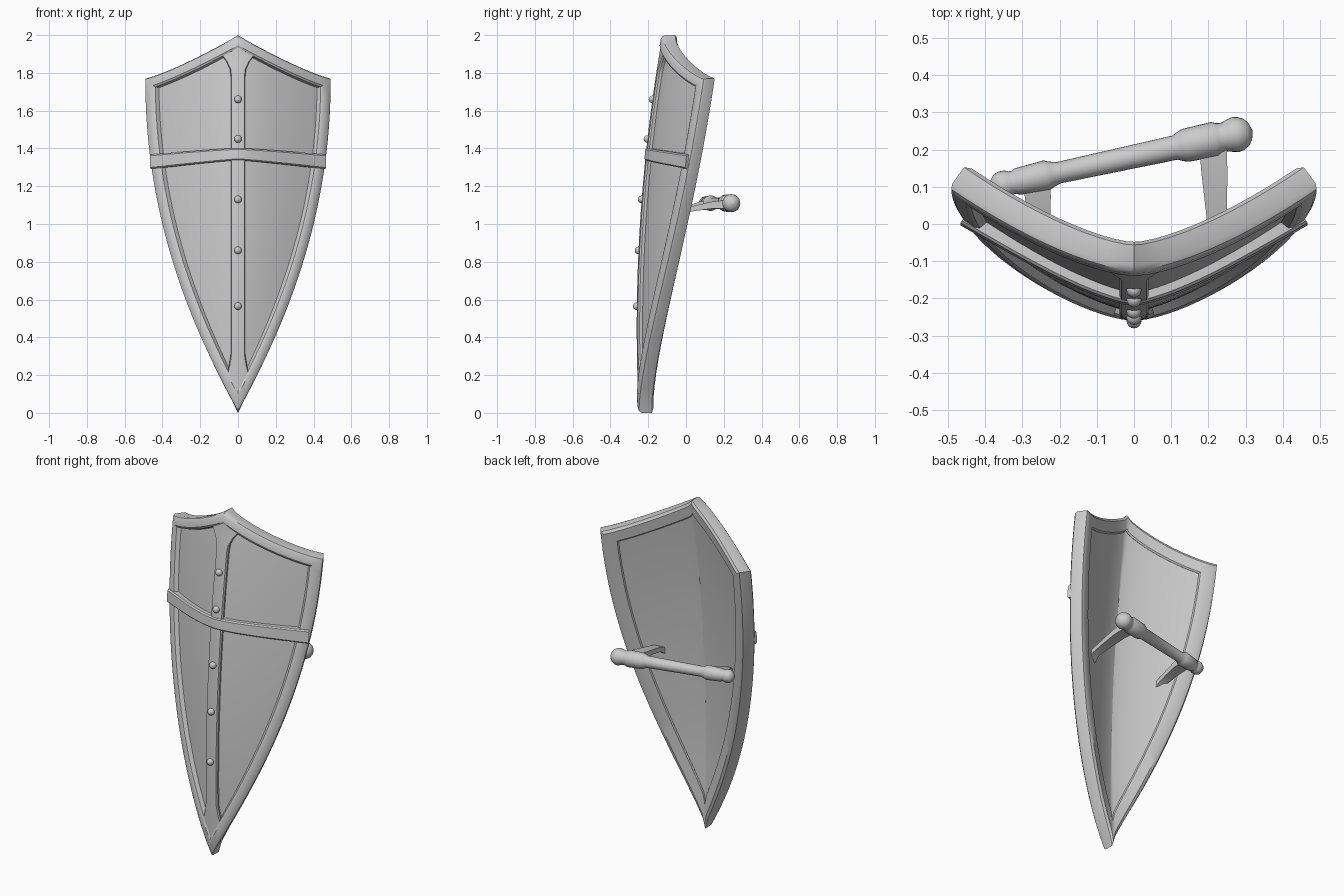
import bpy, bmesh, math
from mathutils import Vector, Matrix

if "Cube" in bpy.data.objects:
    bpy.data.objects.remove(bpy.data.objects["Cube"])

steel = bpy.data.materials.new("steel_grey")
steel.diffuse_color = (0.6, 0.6, 0.6, 1)
steel.use_nodes = True
steel.node_tree.nodes["Principled BSDF"].inputs["Base Color"].default_value = steel.diffuse_color


# ---- shield shape: outline functions and curved surface ----
def half_width(z, inset=0):
    k = max(0.0, 1 - z / 1.77)
    slope = 0.5 * 2.05 / 1.77 * k ** 1.05
    return 0.5 * (1 - k ** 2.05) - inset * math.sqrt(1 + slope ** 2)


def top_edge(x, inset=0):
    k = max(0.0, 1 - abs(x) / 0.5)
    slope = 0.23 * 1.2 / 0.5 * k ** 0.2
    return 1.77 + 0.23 * k ** 1.2 - inset * math.sqrt(1 + slope ** 2)


def lift(x, z, depth):
    """Point of the curved shield face, pushed back along its normal."""
    a = abs(x) / 0.5
    y = -0.267 + 0.057 * (z - 0.45) ** 2 + 0.26 * a ** 1.4
    s = math.copysign(0.26 * 1.4 / 0.5 * a ** 0.4, x) if a > 0 else 0
    n = math.sqrt(1 + s * s)
    return Vector((x - s / n * depth, y + depth / n, z))


def outline(inset, sides=28, tops=12):
    """Closed list of (x, z) running round the shield at an inset."""
    lo, hi = 0.0, 1.0
    for _ in range(40):
        mid = (lo + hi) / 2
        if half_width(mid, inset) < 0:
            lo = mid
        else:
            hi = mid
    cx = 0.45
    for _ in range(30):
        cx = half_width(top_edge(cx, inset), inset)
    cz = top_edge(cx, inset)
    half = [(0.0, hi)]
    for i in range(1, sides):
        z = hi + (cz - hi) * i / sides
        half.append((half_width(z, inset), z))
    for i in range(tops):
        x = cx * (1 - i / tops)
        half.append((x, top_edge(x, inset)))
    half.append((0.0, top_edge(0, inset)))
    return half + [(-x, z) for x, z in reversed(half[1:-1])]


# ---- mesh helpers ----
def finish(name, bm, angle=35):
    bmesh.ops.remove_doubles(bm, verts=bm.verts, dist=1e-5)
    bmesh.ops.recalc_face_normals(bm, faces=bm.faces)
    me = bpy.data.meshes.new(name)
    bm.to_mesh(me)
    bm.free()
    me.materials.append(steel)
    for p in me.polygons:
        p.use_smooth = True
    me.set_sharp_from_angle(angle=math.radians(angle))
    ob = bpy.data.objects.new(name, me)
    bpy.context.collection.objects.link(ob)
    return ob


def loft(name, rows, ring=False, caps=False, angle=35):
    """Skin closed rows of points; ring joins last row to first."""
    bm = bmesh.new()
    vs = [[bm.verts.new(p) for p in r] for r in rows]
    n = len(rows[0])
    pairs = list(zip(vs, vs[1:])) + ([(vs[-1], vs[0])] if ring else [])
    for a, b in pairs:
        for i in range(n):
            j = (i + 1) % n
            bm.faces.new((a[i], a[j], b[j], b[i]))
    if caps:
        bm.faces.new(vs[0])
        bm.faces.new(vs[-1])
    return finish(name, bm, angle)


# ---- rim: rounded section of (inset, depth) swept round the outline ----
section = [(0, .02), (.005, .007), (.018, 0), (.048, 0), (.058, .007), (.064, .03),
           (.078, .078), (.071, .085), (.014, .085), (0, .074)]
loft("rim", [[lift(x, z, d) for x, z in outline(ins)] for ins, d in section], ring=True)

# ---- panel: front and back skins shrinking to a centre point ----
edge = outline(0.05)
steps = [i / 12 for i in range(13)]


def skin_ring(s, depth):
    return [lift(x * s, 1.2 + (z - 1.2) * s, depth) for x, z in edge]


bm = bmesh.new()
rows = [skin_ring(s, .03) for s in steps] + [skin_ring(s, .076) for s in reversed(steps)]
vs = [[bm.verts.new(p) for p in r] for r in rows]
for k, (a, b) in enumerate(zip(vs, vs[1:])):
    for i in range(len(edge)):
        j = (i + 1) % len(edge)
        if k == 0:
            bm.faces.new((a[0], b[j], b[i]))
        elif k == len(vs) - 2:
            bm.faces.new((a[i], a[j], b[0]))
        else:
            bm.faces.new((a[i], a[j], b[j], b[i]))
loose = [v for v in bm.verts if not v.link_faces]
bmesh.ops.delete(bm, geom=loose, context='VERTS')
finish("panel", bm)

# ---- vertical spine strip, flared where it meets the rim ----
widths = [(.12, .012), (.16, .037), (.21, .062), (.25, .052), (.31, .042)]
widths += [(.31 + 1.47 * i / 16, .042) for i in range(1, 17)]
widths += [(1.82, .047), (1.86, .066), (1.895, .092), (1.94, .03)]
rows = []
for z, w in widths:
    e = min(.007, w * .4)
    rows.append([lift(-w, z, .04), lift(-w, z, .014), lift(-w + e, z, .006), lift(0, z, .006),
                 lift(w - e, z, .006), lift(w, z, .014), lift(w, z, .04)])
loft("spine_strip", rows, caps=True)

# ---- cross band, arched slightly and lapping over the rim ----
rows = []
for i in range(-16, 17):
    x = .46 * i / 16
    a = abs(i) / 16
    zc = 1.37 - .04 * a ** 1.2
    h = .032 + .006 * a
    d = .001 - .012 * a ** 4
    rows.append([lift(x, zc - h, .04), lift(x, zc - h, d + .007), lift(x, zc - h + .007, d),
                 lift(x, zc + h - .007, d), lift(x, zc + h, d + .007), lift(x, zc + h, .04)])
loft("cross_band", rows, caps=True)

# ---- rivets down the spine ----
for i, z in enumerate((1.66, 1.45, 1.13, .86, .565)):
    bm = bmesh.new()
    bmesh.ops.create_uvsphere(bm, u_segments=16, v_segments=10, radius=.02)
    bmesh.ops.translate(bm, verts=bm.verts, vec=lift(0, z, .006))
    finish("rivet_%d" % (i + 1), bm, 60)

# ---- handle: turned bar with collars and ball ends, slanted in plan ----
start, end = Vector((-.35, .106, 1.11)), Vector((.272, .24, 1.11))
axis = (end - start).normalized()
side = Vector((-axis.y, axis.x, 0))
turned = [(-.038, .001), (-.033, .018), (-.022, .031), (-.008, .037), (.008, .037), (.02, .032),
          (.028, .031), (.036, .036), (.118, .041), (.128, .036), (.15, .029), (.47, .033),
          (.49, .042), (.5, .045), (.58, .047), (.592, .041), (.604, .039), (.618, .043),
          (.636, .048), (.652, .045), (.668, .036), (.678, .022), (.684, .001)]
rows = []
for t, r in turned:
    c = start + axis * t
    rows.append([c + (side * math.cos(a) + Vector((0, 0, math.sin(a)))) * r
                 for a in (math.tau * k / 24 for k in range(24))])
loft("handle", rows, caps=True, angle=40)

# ---- brackets from the collars down to the back of the panel ----
for name, x0, x1, yh in (("right_bracket", .212, .228, .215), ("left_bracket", -.262, -.248, .125)):
    foot = lift(x1, 1.05, .076).y
    rows = []
    for k, w, z, t in ((0, .037, 1.105, .022), (.25, .035, 1.1, .018), (.6, .028, 1.08, .014),
                       (.88, .024, 1.06, .013), (.96, .026, 1.045, .018), (1.05, .028, 1.035, .024)):
        x, y = x0 + (x1 - x0) * k, yh + (foot - yh) * k
        rows.append([(x - w, y, z - t), (x + w, y, z - t), (x + w, y, z + t), (x - w, y, z + t)])
    loft(name, rows, caps=True)
